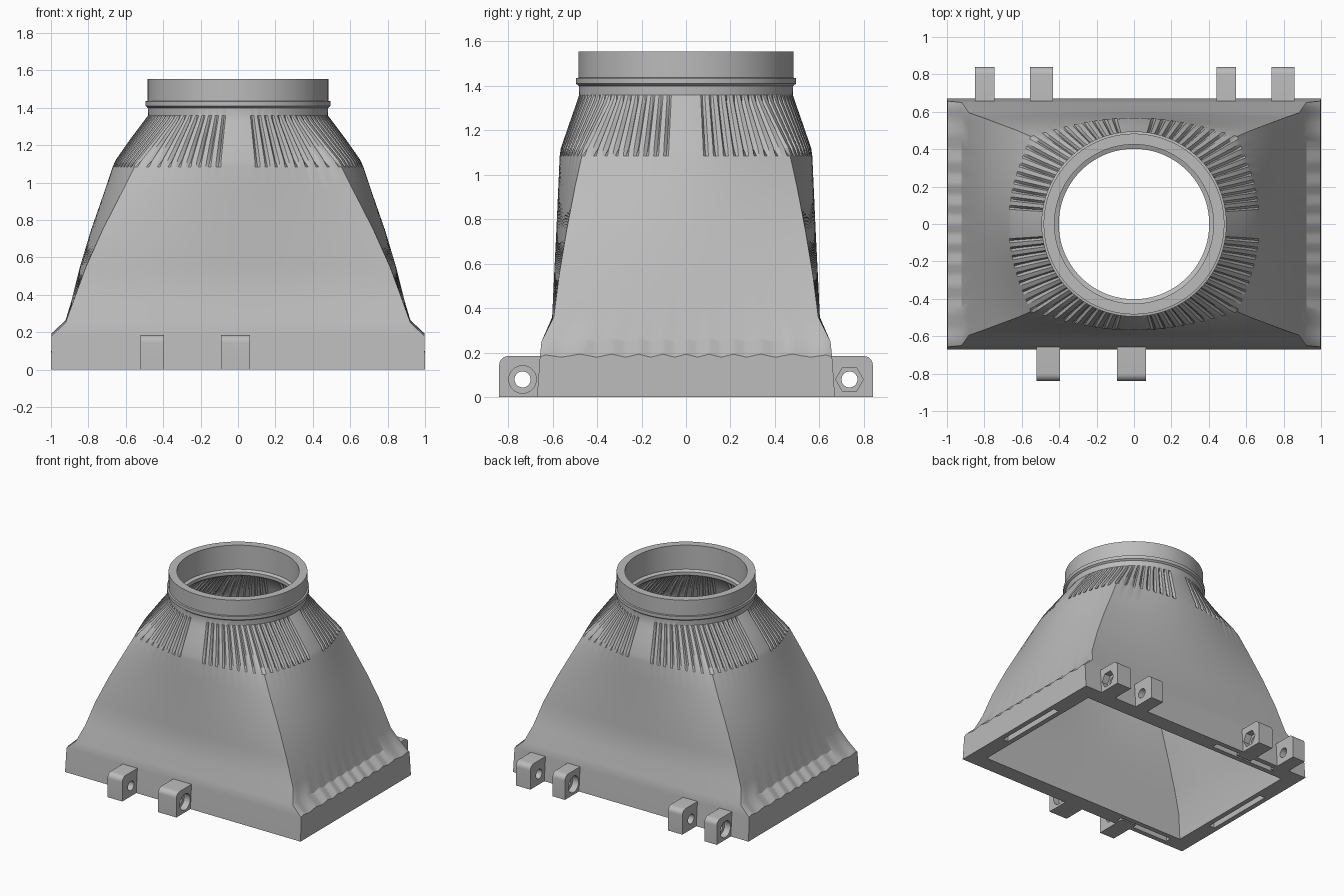
import bpy, bmesh, math

cube = bpy.data.objects.get("Cube")
if cube:
    bpy.data.objects.remove(cube, do_unlink=True)

grey = bpy.data.materials.new("plain grey")
grey.use_nodes = True
colour = (0.5, 0.5, 0.5, 1)
grey.diffuse_color = colour
grey.node_tree.nodes["Principled BSDF"].inputs["Base Color"].default_value = colour

COLUMNS = 320


def make_object(name, bm):
    bmesh.ops.recalc_face_normals(bm, faces=bm.faces)
    mesh = bpy.data.meshes.new(name)
    bm.to_mesh(mesh)
    bm.free()
    obj = bpy.data.objects.new(name, mesh)
    bpy.context.collection.objects.link(obj)
    mesh.materials.append(grey)
    return obj


def prism(name, outline, start, end):
    """Extrude a (y, z) outline along x."""
    bm = bmesh.new()
    face = bm.faces.new([bm.verts.new((start, y, z)) for y, z in outline])
    new = bmesh.ops.extrude_face_region(bm, geom=[face])["geom"]
    moved = [v for v in new if isinstance(v, bmesh.types.BMVert)]
    bmesh.ops.translate(bm, verts=moved, vec=(end - start, 0, 0))
    return make_object(name, bm)


def circle(y, z, radius, sides):
    return [(y + radius * math.cos(math.tau * i / sides),
             z + radius * math.sin(math.tau * i / sides)) for i in range(sides)]


def cut(obj, cutter):
    mod = obj.modifiers.new("cut", "BOOLEAN")
    mod.operation = "DIFFERENCE"
    mod.solver = "EXACT"
    mod.object = cutter
    cutter.hide_render = True
    cutter.hide_viewport = True
    cutter.display_type = "WIRE"


def section(bm, z, half_x, half_y, roundness, groove=0, teeth=0):
    """One ring, blended from a rectangle to an ellipse."""
    ring = []
    for i in range(COLUMNS):
        a = math.tau * i / COLUMNS
        c, s = math.cos(a), math.sin(a)
        k = roundness + (1 - roundness) / max(abs(c), abs(s))
        # Narrow pleats, left out near the four axes
        quarter = i % (COLUMNS // 4)
        if groove and i % 4 == 0 and 6 < quarter < COLUMNS // 4 - 6:
            k *= 1 - groove
        # Saw-tooth seam on the two short sides
        rise = teeth * abs(i % 8 - 4) / 4 if abs(c) > abs(s) + 0.02 else 0
        ring.append(bm.verts.new((half_x * c * k, half_y * s * k, z + rise)))
    return ring


# Shell: outside upward, over the collar, then inside downward
outer = [
    (0, 1, .67, 0), (.18, .997, .657, 0, 0, .014), (.25, .922, .65, 0, 0, .014),
    (.36, .893, .602, .04), (.55, .845, .593, .13), (.75, .785, .583, .27),
    (.95, .715, .574, .45), (1.085, .67, .568, .6), (1.12, .655, .563, .65, .035),
    (1.23, .578, .525, .82, .035), (1.325, .507, .492, .97, .03), (1.36, .48, .48, 1)]
collar = [(.482, 1.4), (.495, 1.41), (.495, 1.435), (.483, 1.437), (.483, 1.555),
          (.425, 1.555), (.425, 1.37), (.402, 1.36), (.402, 1.335)]
inner = [
    (1.31, .44, .43, .97, .03), (1.22, .52, .465, .82, .03), (1.12, .59, .5, .65, .03),
    (1.085, .605, .508, .6), (.95, .65, .514, .45), (.75, .72, .523, .27),
    (.55, .78, .533, .13), (.36, .83, .54, .04), (.2, .87, .55, 0), (0, .88, .55, 0)]
bm = bmesh.new()
rings = [section(bm, *row) for row in outer]
rings += [section(bm, z, r, r, 1) for r, z in collar]
rings += [section(bm, *row) for row in inner]
for j, low in enumerate(rings):
    high = rings[(j + 1) % len(rings)]
    for i in range(COLUMNS):
        n = (i + 1) % COLUMNS
        bm.faces.new((low[i], low[n], high[n], high[i]))
shell = make_object("adapter_shell", bm)

# Narrow slots in the bottom flange
for name, x, y, w, d in [("left", .94, 0, .045, .55), ("right", -.94, 0, .045, .55),
                         ("back", -.5, .61, .55, .045), ("front", -.6, -.61, .45, .045)]:
    outline = [(y - d / 2, -.05), (y + d / 2, -.05), (y + d / 2, .12), (y - d / 2, .12)]
    cut(shell, prism(name + "_slot_cutter", outline, x - w / 2, x + w / 2))

# Hinge tabs: side of body, x range, sides of the recess, face the recess opens on
tabs = [(1, -.85, -.745, 32, -1), (1, -.557, -.434, 6, 1), (1, .44, .546, 32, -1),
        (1, .734, .857, 6, 1), (-1, -.52, -.395, 6, -1), (-1, -.09, .065, 32, 1)]
objects = [shell]
for number, (side, x0, x1, sides, facing) in enumerate(tabs, 1):
    corner = [(.8 + .04 * math.cos(a * math.pi / 12), .145 + .04 * math.sin(a * math.pi / 12))
              for a in range(7)]
    outline = [(.6, 0), (.84, 0)] + corner + [(.6, .185)]
    tab = prism(f"mounting_tab_{number}", [(side * y, z) for y, z in outline], x0, x1)
    y = side * .735
    cut(tab, prism(f"bolt_hole_cutter_{number}", circle(y, .08, .036, 32), x0 - .1, x1 + .1))
    face = x1 if facing > 0 else x0
    cut(tab, prism(f"recess_cutter_{number}", circle(y, .08, .062, sides),
                   face - facing * .05, face + facing * .05))
    objects.append(tab)

# Smooth shading with crisp edges
bpy.ops.object.select_all(action="DESELECT")
for obj in objects:
    obj.select_set(True)
bpy.context.view_layer.objects.active = shell
bpy.ops.object.shade_smooth_by_angle(angle=math.radians(28))
